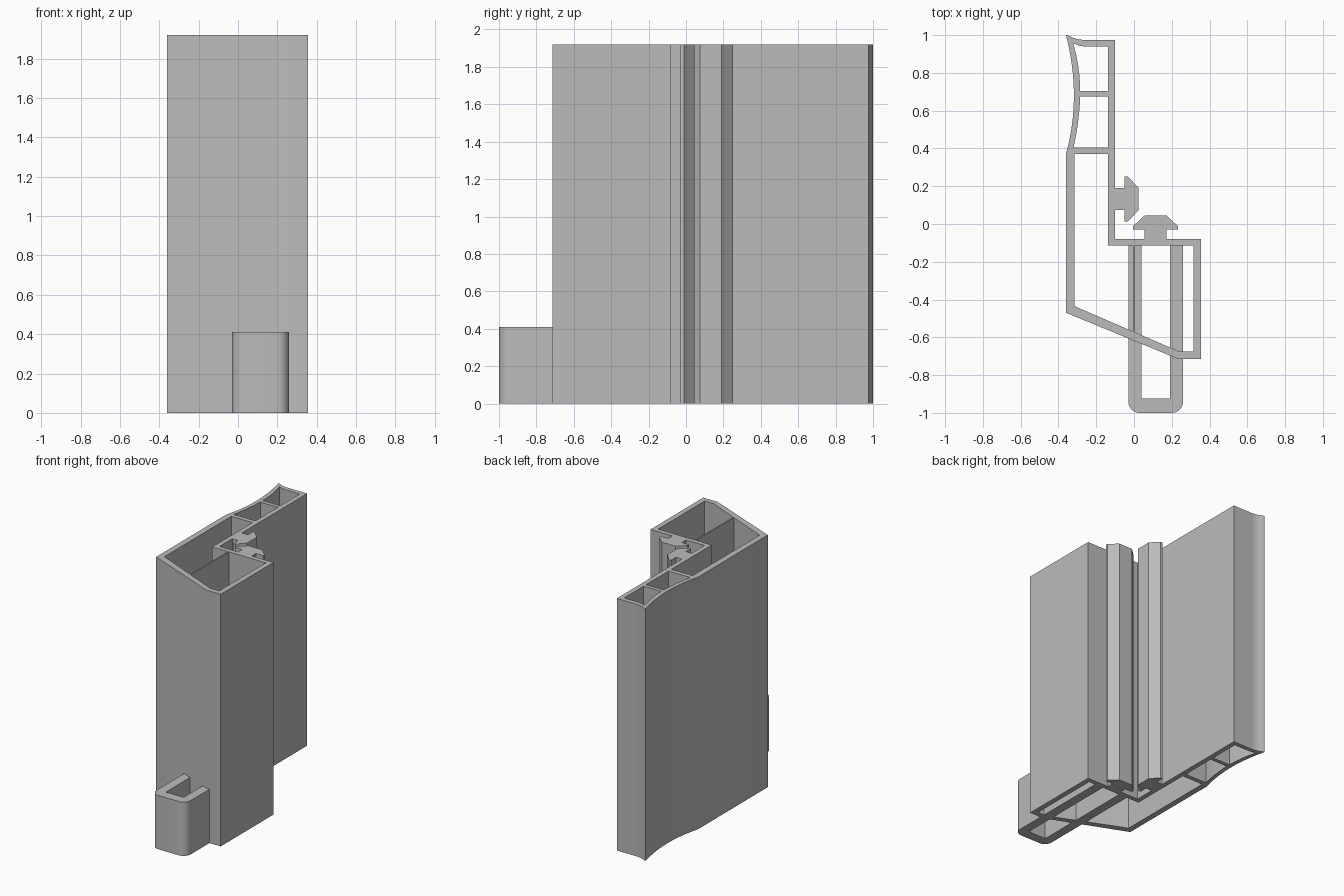
import bpy, bmesh, math

if "Cube" in bpy.data.objects:
    bpy.data.objects.remove(bpy.data.objects["Cube"], do_unlink=True)

HEIGHT = 1.92
CLIP_HEIGHT = 0.41

gray = bpy.data.materials.new("plain gray")
gray.use_nodes = True
gray.diffuse_color = (0.5, 0.5, 0.5, 1)
gray.node_tree.nodes["Principled BSDF"].inputs["Base Color"].default_value = (0.5, 0.5, 0.5, 1)


def bow(a, mid, b, steps=10):
    """Points of a quadratic curve from a to b whose middle passes through mid."""
    ctrl = [2 * m - (p + q) / 2 for p, m, q in zip(a, mid, b)]
    return [tuple((1 - t) ** 2 * p + 2 * t * (1 - t) * c + t * t * q
                  for p, c, q in zip(a, ctrl, b))
            for t in (i / steps for i in range(steps + 1))]


def corner(cx, cy, r, start, steps=6):
    """Quarter-circle fillet starting at the given angle in degrees."""
    return [(cx + r * math.cos(math.radians(start + 90 * i / steps)),
             cy + r * math.sin(math.radians(start + 90 * i / steps)))
            for i in range(steps + 1)]


def extrude(name, loops, height):
    """Fill an outline with its holes and extrude it upward from the ground."""
    curve = bpy.data.curves.new(name, 'CURVE')
    curve.dimensions = '2D'
    curve.fill_mode = 'BOTH'
    curve.extrude = height / 2
    for pts in loops:
        spline = curve.splines.new('POLY')
        spline.points.add(len(pts) - 1)
        for point, (x, y) in zip(spline.points, pts):
            point.co = (x, y, 0, 1)
        spline.use_cyclic_u = True
    helper = bpy.data.objects.new(name + " helper", curve)
    bpy.context.collection.objects.link(helper)
    bpy.context.view_layer.update()
    mesh = bpy.data.meshes.new_from_object(
        helper.evaluated_get(bpy.context.evaluated_depsgraph_get()))
    bpy.data.objects.remove(helper, do_unlink=True)

    bm = bmesh.new()
    bm.from_mesh(mesh)
    bmesh.ops.remove_doubles(bm, verts=bm.verts, dist=0.0005)
    bmesh.ops.translate(bm, verts=bm.verts, vec=(0, 0, height / 2))
    bmesh.ops.recalc_face_normals(bm, faces=bm.faces)
    bm.to_mesh(mesh)
    bm.free()
    mesh.materials.clear()
    mesh.materials.append(gray)
    obj = bpy.data.objects.new(name, mesh)
    bpy.context.collection.objects.link(obj)
    bpy.ops.object.select_all(action='DESELECT')
    obj.select_set(True)
    bpy.context.view_layer.objects.active = obj
    bpy.ops.object.shade_smooth_by_angle(angle=math.radians(25))
    return obj


# Hollow frame: outer outline with bowed side and curled lip
outer = (bow((-0.36, 0.37), (-0.318, 0.68), (-0.36, 1.0))
         + bow((-0.345, 0.997), (-0.305, 0.98), (-0.26, 0.975), 6)
         + [(-0.10, 0.975), (-0.10, -0.08), (0.355, -0.08), (0.355, -0.715),
            (0.235, -0.715), (-0.36, -0.47)])

# Chambers inside the frame
top_chamber = (bow((-0.285, 0.705), (-0.295, 0.835), (-0.322, 0.957), 6)
               + bow((-0.312, 0.953), (-0.285, 0.943), (-0.25, 0.94), 4)
               + [(-0.137, 0.94), (-0.137, 0.705)])
middle_chamber = (bow((-0.32, 0.405), (-0.296, 0.54), (-0.285, 0.675), 6)
                  + [(-0.137, 0.675), (-0.137, 0.405)])
main_chamber = [(-0.315, 0.37), (-0.137, 0.37), (-0.137, -0.115), (0.315, -0.115),
                (0.315, -0.675), (0.24, -0.675), (-0.315, -0.435)]
extrude("hollow_frame", [outer, top_chamber, middle_chamber, main_chamber], HEIGHT)

# Thin web dividing the main chamber
extrude("divider_web", [[(-0.005, -0.113), (0.004, -0.113),
                         (0.004, -0.58), (-0.005, -0.58)]], HEIGHT)

# Mushroom-shaped rails: (along, out) half profile mirrored about the stem axis
half = [(0.058, 0), (0.058, 0.052), (0.119, 0.052), (0.119, 0.07), (0.058, 0.127)]
rail = half + [(-a, o) for a, o in reversed(half)]
extrude("side_rail", [[(-0.102 + o, 0.132 + a) for a, o in rail]], HEIGHT)
extrude("back_rail", [[(0.114 + a, -0.082 + o) for a, o in rail]], HEIGHT)

# U-shaped clip at the foot, running through the front wall
clip = ([(-0.03, -0.11), (0.04, -0.11), (0.04, -0.925), (0.19, -0.925),
         (0.19, -0.11), (0.26, -0.11)]
        + list(reversed(corner(0.20, -0.94, 0.06, 270)))
        + list(reversed(corner(0.03, -0.94, 0.06, 180))))
extrude("foot_clip", [clip], CLIP_HEIGHT)
